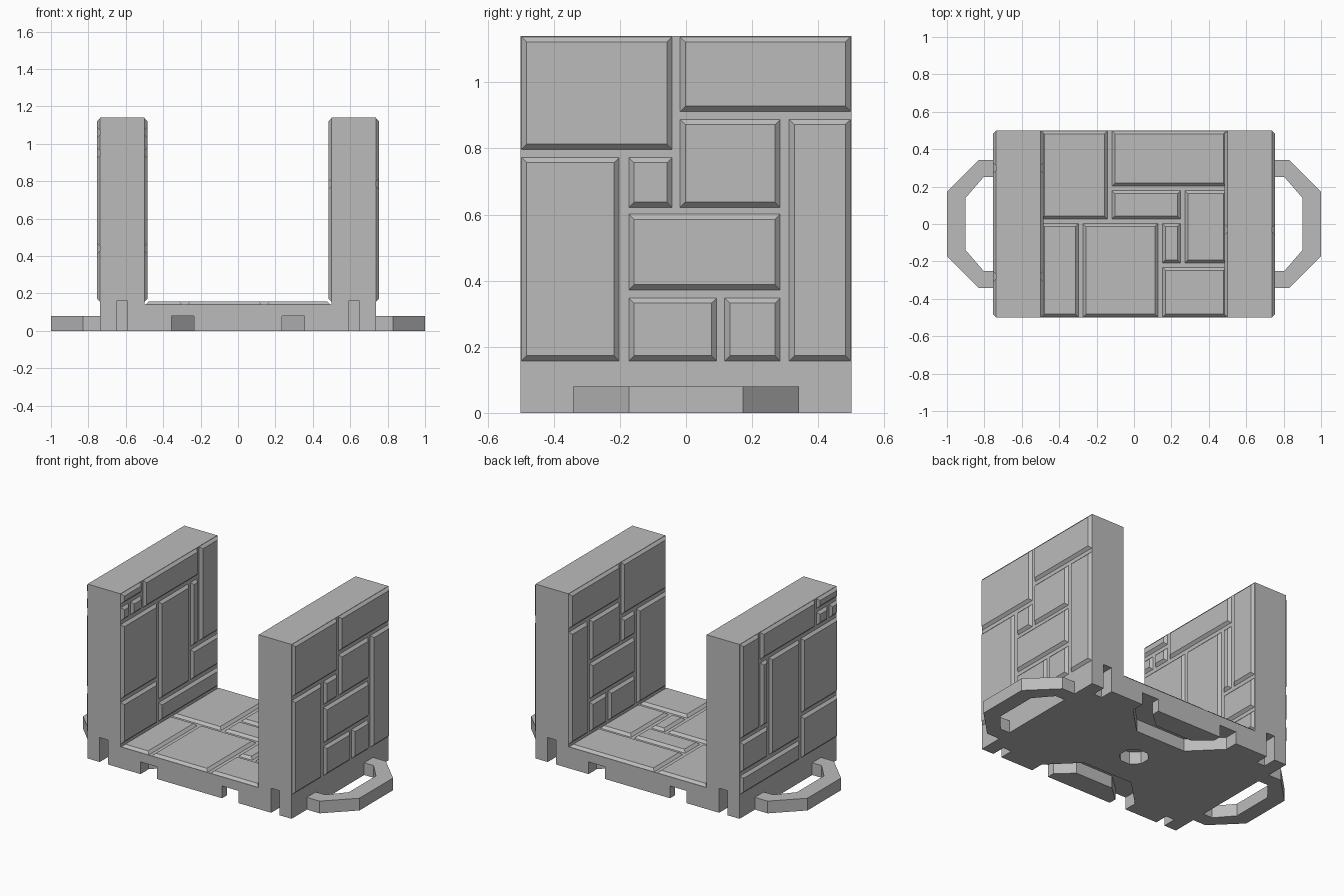
import bpy, bmesh, math
from mathutils import Matrix

cube = bpy.data.objects.get("Cube")
if cube:
    bpy.data.objects.remove(cube, do_unlink=True)

stone = bpy.data.materials.new("grey_stone")
stone.use_nodes = True
GREY = (0.5, 0.5, 0.5, 1)
stone.diffuse_color = GREY
stone.node_tree.nodes["Principled BSDF"].inputs["Base Color"].default_value = GREY

CORE = 0.738     # outer face of the wall core
INNER = 0.5      # inner face of the wall core
FLOOR = 0.14     # top of the floor core
TOP = 1.14
RISE = 0.016     # how far bricks stand out
CHAMFER = 0.018


def finish(name, bm):
    bmesh.ops.recalc_face_normals(bm, faces=bm.faces)
    mesh = bpy.data.meshes.new(name)
    bm.to_mesh(mesh)
    bm.free()
    mesh.materials.append(stone)
    obj = bpy.data.objects.new(name, mesh)
    bpy.context.collection.objects.link(obj)
    return obj


def prism(name, points, vector):
    """Extrude a closed outline of 3D points along a vector."""
    bm = bmesh.new()
    face = bm.faces.new([bm.verts.new(p) for p in points])
    new = bmesh.ops.extrude_face_region(bm, geom=[face])["geom"]
    bmesh.ops.translate(bm, vec=vector,
                        verts=[v for v in new if isinstance(v, bmesh.types.BMVert)])
    return finish(name, bm)


def box(name, x, y, z):
    pts = [(x[0], y[0], z[0]), (x[1], y[0], z[0]), (x[1], y[1], z[0]), (x[0], y[1], z[0])]
    return prism(name, pts, (0, 0, z[1] - z[0]))


def bricks(name, layout, place):
    """Chamfered slabs; place(u, v, height) maps each one onto its surface."""
    bm = bmesh.new()
    for u0, u1, v0, v1 in layout:
        rings = []
        for inset, height in ((0, -0.002), (CHAMFER, RISE)):
            a, b, c, d = u0 + inset, u1 - inset, v0 + inset, v1 - inset
            rings.append([bm.verts.new(place(u, v, height))
                          for u, v in ((a, c), (b, c), (b, d), (a, d))])
        low, high = rings
        bm.faces.new(low)
        bm.faces.new(high)
        for i in range(4):
            j = (i + 1) % 4
            bm.faces.new((low[i], low[j], high[j], high[i]))
    return finish(name, bm)


def band(outer, inner):
    """Half-octagon loop outline as (distance out, sideways) pairs."""
    half_out = outer + [(u, -v) for u, v in reversed(outer)]
    half_in = inner + [(u, -v) for u, v in reversed(inner)]
    return half_out + half_in[::-1]


# Walls and floor core as one U-shaped section
section = [(-CORE, 0), (CORE, 0), (CORE, TOP), (INNER, TOP), (INNER, FLOOR),
           (-INNER, FLOOR), (-INNER, TOP), (-CORE, TOP)]
core = prism("walls_and_floor", [(x, -0.5, z) for x, z in section], (0, 1, 0))

# Cutters: clip slots, loop sockets and the centre hole
cutters = []
socket = band([(-0.03, 0.355), (0.085, 0.355), (0.26, 0.18)],
              [(-0.03, 0.235), (0.05, 0.235), (0.14, 0.135)])
for s in (-1, 1):
    for x in (-0.62, 0.62):
        ends = sorted((s * 0.41, s * 0.55))
        cutters.append(box("slot_cutter", (x - 0.03, x + 0.03), ends, (-0.05, 0.16)))
    cutters.append(prism("socket_cutter",
                         [(v, s * (0.5 - u), -0.05) for u, v in socket], (0, 0, 0.13)))
octagon = [math.radians(22.5 + 45 * i) for i in range(8)]
cutters.append(prism("hole_cutter", [(0.088 * math.cos(a), 0.088 * math.sin(a), -0.05)
                                     for a in octagon], (0, 0, 0.13)))
for cutter in cutters:
    cutter.hide_render = True
    mod = core.modifiers.new("cut", 'BOOLEAN')
    mod.operation = 'DIFFERENCE'
    mod.solver = 'EXACT'
    mod.object = cutter
bpy.context.view_layer.objects.active = core
for mod in list(core.modifiers):
    bpy.ops.object.modifier_apply(modifier=mod.name)
for cutter in cutters:
    bpy.data.objects.remove(cutter, do_unlink=True)

# Loop handles at both ends
loop = band([(-0.03, 0.342), (0.08, 0.342), (0.25, 0.173)],
            [(-0.03, 0.25), (0.055, 0.25), (0.15, 0.14)])
for side, s in (("left", 1), ("right", -1)):
    prism(side + "_loop_handle", [(s * (0.75 + u), v, 0) for u, v in loop], (0, 0, 0.08))

# Brick layouts: (y0, y1, z0, z1) on walls, (x0, x1, y0, y1) on the floor
left_layout = [
    (-0.5, -0.04, 0.795, 1.14), (-0.02, 0.5, 0.91, 1.14), (-0.5, -0.2, 0.155, 0.775),
    (-0.175, -0.04, 0.62, 0.775), (-0.02, 0.287, 0.62, 0.89), (-0.175, 0.287, 0.37, 0.603),
    (-0.175, 0.095, 0.155, 0.35), (0.115, 0.287, 0.155, 0.35), (0.31, 0.5, 0.155, 0.89)]
right_layout = [
    (-0.5, -0.29, 1.07, 1.14), (-0.5, -0.42, 0.96, 1.05), (-0.4, -0.29, 0.96, 1.05),
    (-0.27, 0.29, 0.96, 1.14), (0.31, 0.5, 0.52, 1.14), (0.22, 0.29, 0.52, 0.94),
    (-0.5, -0.13, 0.45, 0.94), (-0.11, 0.2, 0.3, 0.94), (0.22, 0.5, 0.3, 0.5),
    (-0.5, -0.13, 0.155, 0.43), (-0.11, 0.5, 0.155, 0.28)]
floor_layout = [
    (-0.497, -0.14, 0.025, 0.5), (-0.12, 0.497, 0.2, 0.5), (-0.12, 0.25, 0.025, 0.18),
    (0.27, 0.497, -0.21, 0.18), (0.15, 0.25, -0.21, 0.005), (0.15, 0.497, -0.5, -0.23),
    (-0.275, 0.13, -0.5, 0.005), (-0.497, -0.295, -0.5, 0.005)]

for side, s, layout in (("left", 1, left_layout), ("right", -1, right_layout)):
    bricks(side + "_outer_bricks", layout, lambda y, z, h: (s * (CORE + h), y, z))
    bricks(side + "_inner_bricks", layout, lambda y, z, h: (s * (INNER - h), y, z))
bricks("floor_slabs", floor_layout, lambda x, y, h: (x, y, FLOOR + h))
